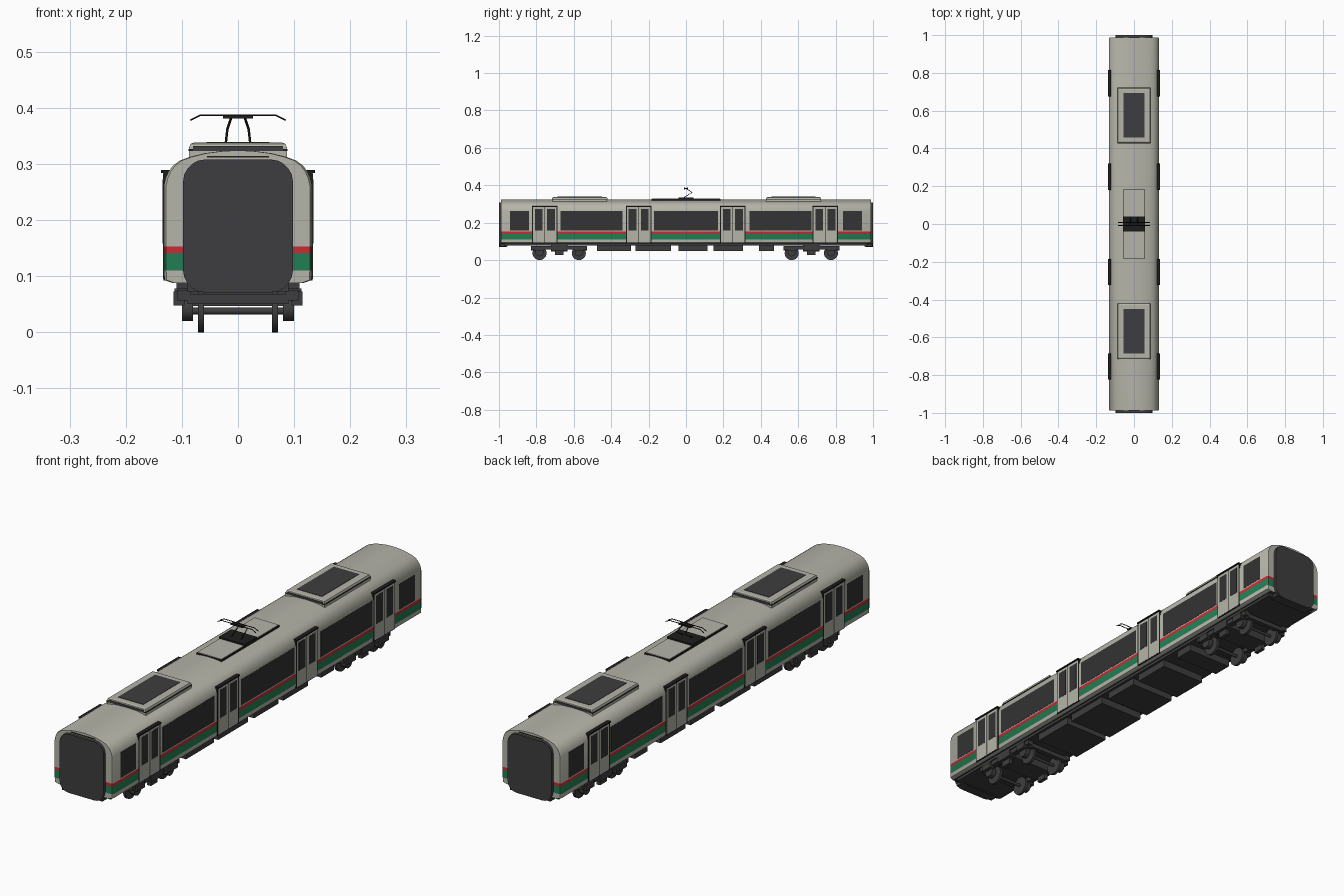
import bpy, bmesh, math
from mathutils import Vector, Matrix

cube = bpy.data.objects.get("Cube")
if cube:
    bpy.data.objects.remove(cube, do_unlink=True)


def material(name, rgb):
    m = bpy.data.materials.new(name)
    m.use_nodes = True
    m.diffuse_color = (*rgb, 1)
    m.node_tree.nodes["Principled BSDF"].inputs["Base Color"].default_value = (*rgb, 1)
    return m


SHELL = material("warm_grey", (0.46, 0.46, 0.40))
GREEN = material("green", (0.015, 0.21, 0.09))
RED = material("red", (0.55, 0.025, 0.035))
DARK = material("dark_grey", (0.048, 0.048, 0.05))
GLASS = material("dark_glass", (0.033, 0.033, 0.035))
BLACK = material("black", (0.012, 0.012, 0.011))


def finish(name, bm, mats, smooth=False):
    bmesh.ops.recalc_face_normals(bm, faces=bm.faces)
    me = bpy.data.meshes.new(name)
    bm.to_mesh(me)
    bm.free()
    for m in mats:
        me.materials.append(m)
    ob = bpy.data.objects.new(name, me)
    bpy.context.collection.objects.link(ob)
    if smooth:
        bpy.ops.object.select_all(action='DESELECT')
        ob.select_set(True)
        bpy.context.view_layer.objects.active = ob
        bpy.ops.object.shade_smooth_by_angle(angle=math.radians(35))
    return ob


def box(name, x, y, z, mat, bevel=0.0, axis=None, segments=1):
    """Box from (min, max) ranges; optionally bevel edges along one axis or all."""
    bm = bmesh.new()
    bmesh.ops.create_cube(bm, size=1)
    for v in bm.verts:
        v.co = [r[0] if c < 0 else r[1] for c, r in zip(v.co, (x, y, z))]
    if bevel:
        edges = [e for e in bm.edges if axis is None or
                 abs((e.verts[0].co - e.verts[1].co).normalized()[axis]) > 0.9]
        bmesh.ops.bevel(bm, geom=edges, offset=bevel, segments=segments,
                        profile=0.5, affect='EDGES')
    return finish(name, bm, [mat], segments > 1)


def sided(s, a, b):
    return (min(s * a, s * b), max(s * a, s * b))


def cylinder(name, centre, radius, length, mat, segments=24):
    bm = bmesh.new()
    bmesh.ops.create_cone(bm, cap_ends=True, segments=segments, radius1=radius,
                          radius2=radius, depth=length)
    bm.transform(Matrix.Translation(centre) @ Matrix.Rotation(math.pi / 2, 4, 'Y'))
    return finish(name, bm, [mat], True)


def rod(name, points, radius, mat):
    cu = bpy.data.curves.new(name, 'CURVE')
    cu.dimensions = '3D'
    cu.bevel_depth = radius
    cu.bevel_resolution = 1
    cu.use_fill_caps = True
    sp = cu.splines.new('POLY')
    sp.points.add(len(points) - 1)
    for p, co in zip(sp.points, points):
        p.co = (*co, 1)
    cu.materials.append(mat)
    ob = bpy.data.objects.new(name, cu)
    bpy.context.collection.objects.link(ob)


# Body shell: half-width and height rows, lofted along y and coloured by height
rows = [(0.117, 0.088), (0.131, 0.093), (0.132, 0.11), (0.132, 0.14), (0.132, 0.153),
        (0.132, 0.262), (0.129, 0.275), (0.124, 0.286), (0.116, 0.297), (0.104, 0.306),
        (0.085, 0.313), (0.06, 0.319), (0.03, 0.323), (0.004, 0.324)]
bm = bmesh.new()
rings = []
for y, inset in ((-0.988, 0.004), (-0.982, 0), (0.982, 0), (0.988, 0.004)):
    left = [bm.verts.new((max(w - inset, 0.002), y, z)) for w, z in rows]
    right = [bm.verts.new((-v.co.x, y, v.co.z)) for v in left]
    rings.append((left, right))
n = len(rows)
for (l0, r0), (l1, r1) in zip(rings, rings[1:]):
    a, b = l0 + r0[::-1], l1 + r1[::-1]
    for i in range(2 * n):
        j = (i + 1) % (2 * n)
        bm.faces.new((a[i], a[j], b[j], b[i]))
for l, r in (rings[0], rings[-1]):
    for i in range(n - 1):
        bm.faces.new((l[i], l[i + 1], r[i + 1], r[i]))
for f in bm.faces:
    z = f.calc_center_median().z
    f.material_index = 1 if 0.11 < z < 0.14 else 2 if 0.14 < z < 0.153 else 3 if z < 0.089 else 0
finish("body_shell", bm, [SHELL, GREEN, RED, DARK], True)

# Underframe and equipment boxes below the floor
box("underframe", (-0.11, 0.11), (-0.97, 0.97), (0.077, 0.09), DARK)
for i, span in enumerate([(-0.475, -0.295), (-0.27, -0.08), (-0.04, 0.115), (0.147, 0.305), (0.39, 0.47)]):
    box(f"equipment_box_{i + 1}", (-0.1, 0.1), span, (0.048, 0.08), DARK)

# Windows and double doors on both sides
windows = [(-0.94, -0.84), (-0.67, -0.34), (-0.17, 0.17), (0.34, 0.67), (0.84, 0.94)]
for s, side in ((1, "left"), (-1, "right")):
    for i, span in enumerate(windows):
        box(f"window_{side}_{i + 1}", sided(s, 0.128, 0.1328), span, (0.158, 0.262), GLASS)
    for i, y in enumerate((-0.755, -0.253, 0.25, 0.745)):
        tag = f"{side}_{i + 1}"
        box(f"door_frame_{tag}", sided(s, 0.11, 0.1327), (y - 0.069, y + 0.069), (0.092, 0.289), BLACK)
        box(f"door_rail_{tag}", sided(s, 0.125, 0.1375), (y - 0.069, y + 0.069), (0.284, 0.289), BLACK)
        for k in (-1, 1):
            c = y + k * 0.0325
            box(f"door_leaf_{tag}", sided(s, 0.125, 0.1335), (c - 0.031, c + 0.031), (0.095, 0.283), SHELL)
            box(f"door_glass_{tag}", sided(s, 0.13, 0.1342), (c - 0.021, c + 0.021), (0.158, 0.272), GLASS)

# Gangways, slots and couplers at both ends
for s, end in ((1, "back"), (-1, "front")):
    box(f"gangway_{end}", (-0.098, 0.098), sided(s, 0.96, 1.0), (0.071, 0.308), DARK,
        bevel=0.04, axis=1, segments=5)
    box(f"end_slot_{end}", (-0.055, 0.055), sided(s, 0.98, 0.99), (0.3115, 0.3145), BLACK)
    box(f"end_beam_{end}", (-0.09, 0.09), sided(s, 0.955, 0.995), (0.073, 0.086), DARK)

# Roof cooling units
for y, end in ((0.575, "back"), (-0.568, "front")):
    bm = bmesh.new()
    bmesh.ops.create_cube(bm, size=1)
    bm.transform(Matrix.Translation((0, y, 0.322)) @ Matrix.Diagonal((0.174, 0.292, 0.032, 1)))
    top = [e for e in bm.edges if all(v.co.z > 0.33 for v in e.verts)]
    bmesh.ops.bevel(bm, geom=top, offset=0.008, segments=2, profile=0.5, affect='EDGES')
    finish(f"cooling_unit_{end}", bm, [SHELL])
    box(f"cooling_grille_{end}", (-0.056, 0.056), (y - 0.118, y + 0.118), (0.335, 0.3395), DARK)
    box(f"cooling_seam_{end}", (-0.0885, 0.0885), (y - 0.1475, y + 0.1475), (0.323, 0.3265), BLACK)
    for k in (-1, 1):
        box(f"cooling_vent_{end}", (-0.08, 0.08), sided(1, y + k * 0.14, y + k * 0.148), (0.323, 0.332), DARK)

# Current collector on the roof
box("collector_plinth", (-0.056, 0.056), (-0.185, 0.185), (0.312, 0.327), BLACK)
box("collector_plinth_top", (-0.054, 0.054), (-0.183, 0.183), (0.325, 0.329), SHELL)
box("collector_base", (-0.058, 0.058), (-0.04, 0.04), (0.327, 0.335), BLACK)
for s in (1, -1):
    rod("collector_arm", [(s * 0.022, -0.01, 0.335), (s * 0.019, 0.033, 0.362),
                          (s * 0.012, 0, 0.383)], 0.0022, BLACK)
    rod("collector_head", [(-0.085, s * 0.008, 0.378), (-0.068, s * 0.008, 0.3865),
                           (0.068, s * 0.008, 0.3865), (0.085, s * 0.008, 0.378)], 0.0016, BLACK)
box("collector_crossbar", (-0.027, 0.027), (-0.01, 0.01), (0.381, 0.3855), BLACK)

# Bogies: wheelsets, side frames, axle boxes and dampers
for y, end in ((0.67, "back"), (-0.678, "front")):
    box(f"bogie_bolster_{end}", (-0.09, 0.09), (y - 0.045, y + 0.045), (0.047, 0.08), DARK)
    for k in (-1, 1):
        yw = y + k * 0.105
        cylinder(f"axle_{end}", (0, yw, 0.038), 0.006, 0.17, DARK, 12)
        box(f"bogie_crossbeam_{end}", (-0.09, 0.09), sided(1, y + k * 0.13, y + k * 0.15), (0.05, 0.068), DARK)
    for s, side in ((1, "left"), (-1, "right")):
        box(f"bogie_frame_{end}_{side}", sided(s, 0.085, 0.108), (y - 0.15, y + 0.15), (0.057, 0.075), DARK)
        box(f"bogie_spring_{end}_{side}", sided(s, 0.085, 0.113), (y - 0.04, y + 0.04), (0.05, 0.078), DARK)
        box(f"bogie_damper_{end}_{side}", sided(s, 0.084, 0.1), (y - 0.022, y + 0.022), (0.026, 0.06), DARK)
        for k in (-1, 1):
            yw = y + k * 0.105
            cylinder(f"wheel_{end}_{side}", (s * 0.066, yw, 0.0375), 0.0375, 0.011, DARK, 28)
            cylinder(f"wheel_flange_{end}_{side}", (s * 0.09, yw, 0.042), 0.022, 0.02, DARK, 16)
            box(f"axle_box_{end}_{side}", sided(s, 0.095, 0.115), (yw - 0.025, yw + 0.025), (0.048, 0.073), DARK)
